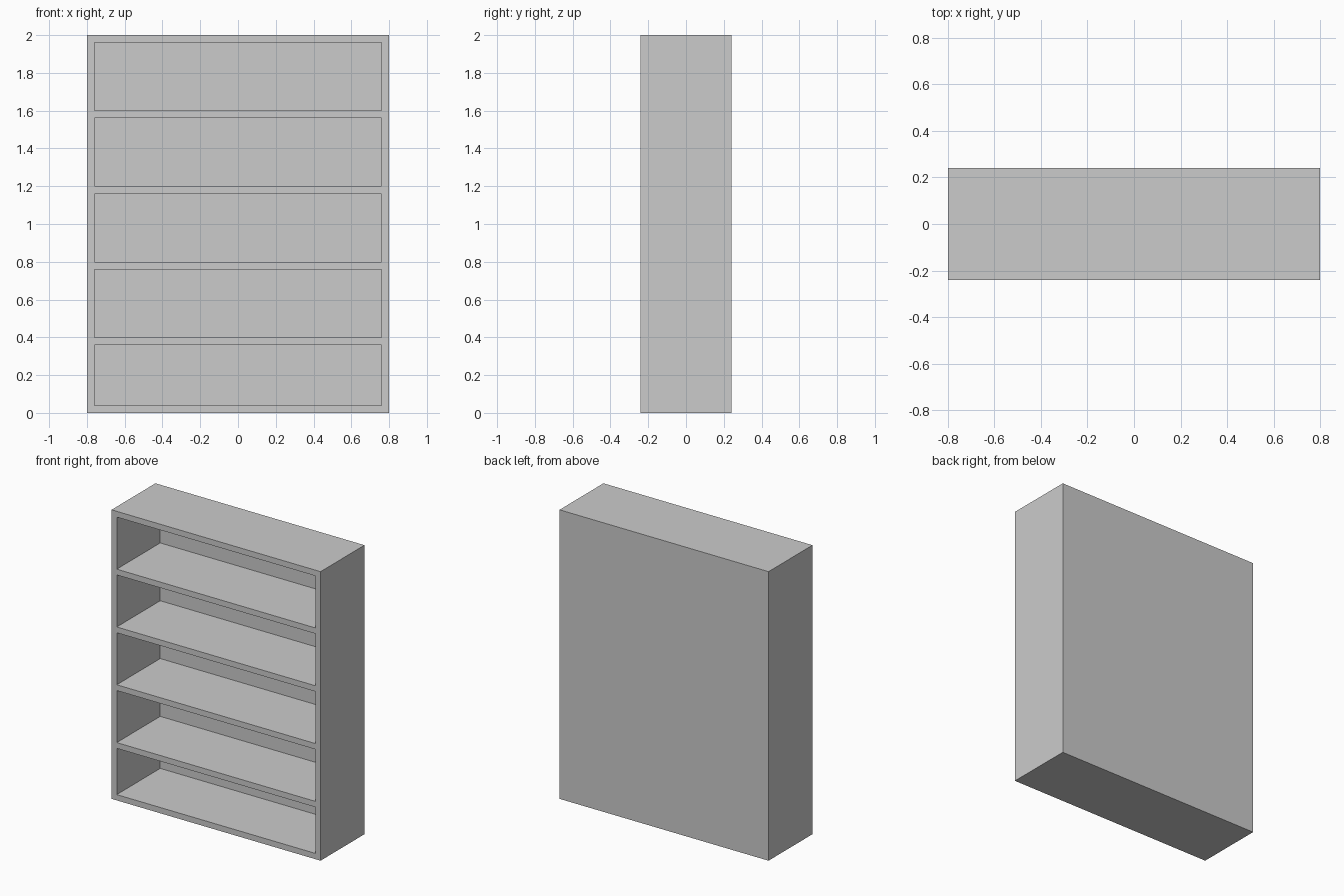
import bpy

if "Cube" in bpy.data.objects:
    bpy.data.objects.remove(bpy.data.objects["Cube"])

W, D, H = 1.6, 0.48, 2.0   # overall size
T = 0.04                   # board thickness
BACK = 0.005               # thin back panel
CELLS = 5


def board(name, x0, x1, y0, y1, z0, z1):
    bpy.ops.mesh.primitive_cube_add(
        size=1, location=((x0 + x1) / 2, (y0 + y1) / 2, (z0 + z1) / 2))
    ob = bpy.context.object
    ob.name = name
    ob.scale = (x1 - x0, y1 - y0, z1 - z0)
    bpy.ops.object.transform_apply(location=False, rotation=False, scale=True)
    return ob


front, rear = -D / 2, D / 2 - BACK
inner = W / 2 - T

# Upright sides
board("left_side", -W / 2, -inner, front, rear, 0, H)
board("right_side", inner, W / 2, front, rear, 0, H)

# Bottom and top boards
board("bottom_board", -inner, inner, front, rear, 0, T)
board("top_board", -inner, inner, front, rear, H - T, H)

# Evenly spaced shelves
for i in range(1, CELLS):
    top = i * H / CELLS
    board(f"shelf_{i}", -inner, inner, front, rear, top - T, top)

# Back panel covering the whole rear
board("back_panel", -W / 2, W / 2, rear, D / 2, 0, H)
